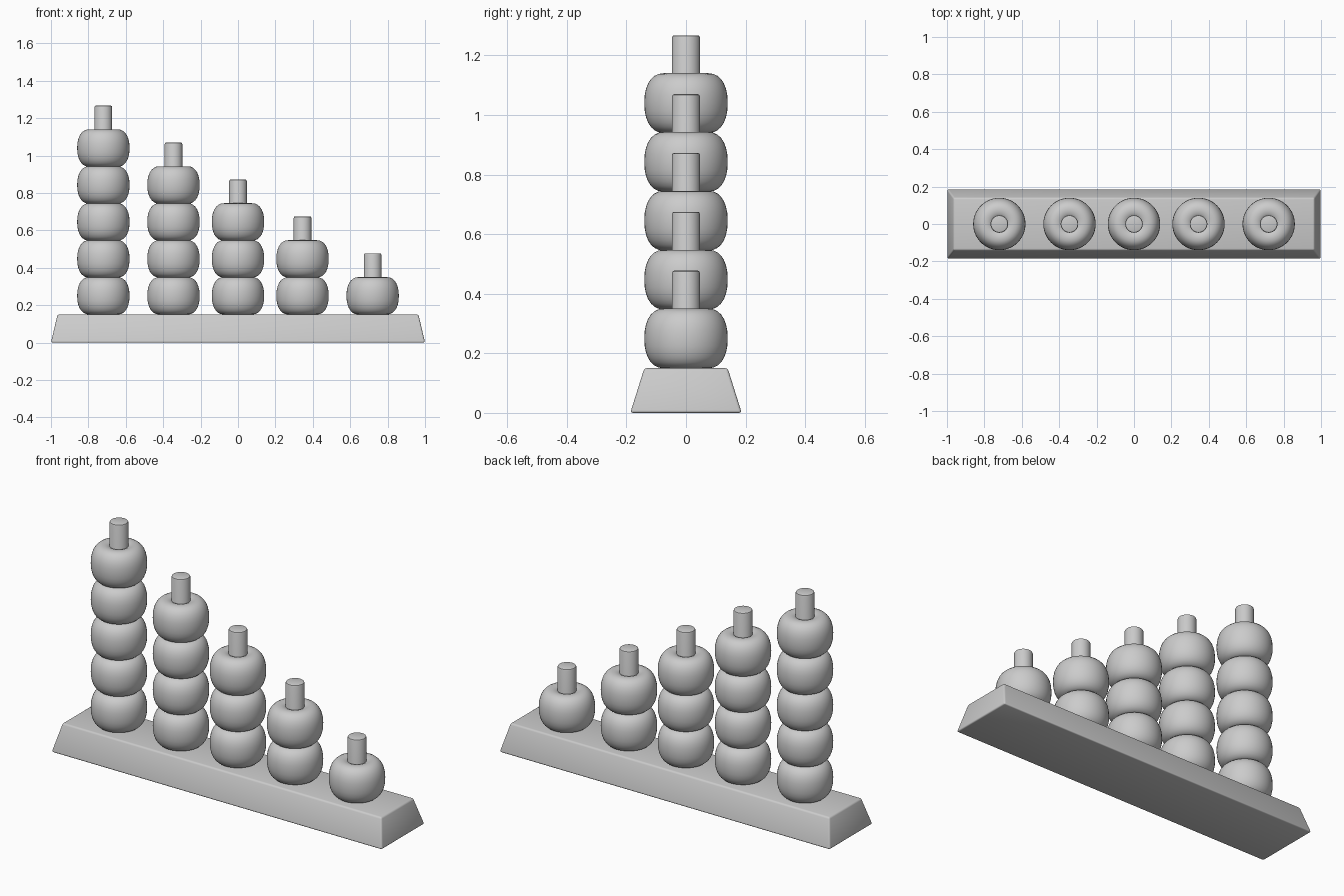
import bpy, bmesh, math

cube = bpy.data.objects.get("Cube")
if cube:
    bpy.data.objects.remove(cube, do_unlink=True)

grey = bpy.data.materials.new("plain grey")
grey.use_nodes = True
colour = (0.6, 0.6, 0.6, 1)
grey.diffuse_color = colour
grey.node_tree.nodes["Principled BSDF"].inputs["Base Color"].default_value = colour

BASE_TOP = 0.15
STEP = 0.1975


def finish(bm, name, angle):
    bmesh.ops.recalc_face_normals(bm, faces=bm.faces)
    mesh = bpy.data.meshes.new(name)
    bm.to_mesh(mesh)
    bm.free()
    mesh.materials.append(grey)
    obj = bpy.data.objects.new(name, mesh)
    bpy.context.collection.objects.link(obj)
    bpy.ops.object.select_all(action='DESELECT')
    obj.select_set(True)
    bpy.context.view_layer.objects.active = obj
    bpy.ops.object.shade_smooth_by_angle(angle=math.radians(angle))
    return obj


def lathe(name, profile, location, closed, segments=48):
    bm = bmesh.new()
    verts = [bm.verts.new((r, 0, z)) for r, z in profile]
    edges = [bm.edges.new(pair) for pair in zip(verts, verts[1:])]
    if closed:
        edges.append(bm.edges.new((verts[-1], verts[0])))
    bmesh.ops.spin(bm, geom=verts + edges, cent=(0, 0, 0), axis=(0, 0, 1),
                   angle=math.tau, steps=segments)
    bmesh.ops.remove_doubles(bm, verts=bm.verts, dist=0.0001)
    obj = finish(bm, name, 40)
    obj.location = location
    return obj


def bead_profile(centre=0.075, width=0.065, height=0.1, power=2.25, count=28):
    # Slightly squared oval, swept around the peg
    points = []
    for i in range(count):
        a = math.tau * i / count
        c, s = math.cos(a), math.sin(a)
        points.append((centre + width * math.copysign(abs(c) ** (2 / power), c),
                       height * math.copysign(abs(s) ** (2 / power), s)))
    return points


# Tapered base with softened edges
bm = bmesh.new()
bmesh.ops.create_cube(bm, size=2)
for v in bm.verts:
    top = v.co.z > 0
    v.co.x *= 0.965 if top else 1.0
    v.co.y *= 0.14 if top else 0.187
    v.co.z = BASE_TOP if top else 0
bmesh.ops.bevel(bm, geom=bm.edges[:], offset=0.009, segments=3, profile=0.5,
                affect='EDGES')
finish(bm, "base", 40)

# Pegs with one bead fewer on each toward the left
for index, x in enumerate((-0.72, -0.345, 0, 0.345, 0.72)):
    beads = 5 - index
    top = 0.25 + STEP * beads + 0.03
    peg = [(0, 0.1), (0.047, 0.1), (0.047, top - 0.008),
           (0.0447, top - 0.0023), (0.039, top), (0, top)]
    lathe(f"peg_{index + 1}", peg, (x, 0, 0), False)
    for level in range(beads):
        lathe(f"bead_{index + 1}_{level + 1}", bead_profile(),
              (x, 0, 0.25 + STEP * level), True)
